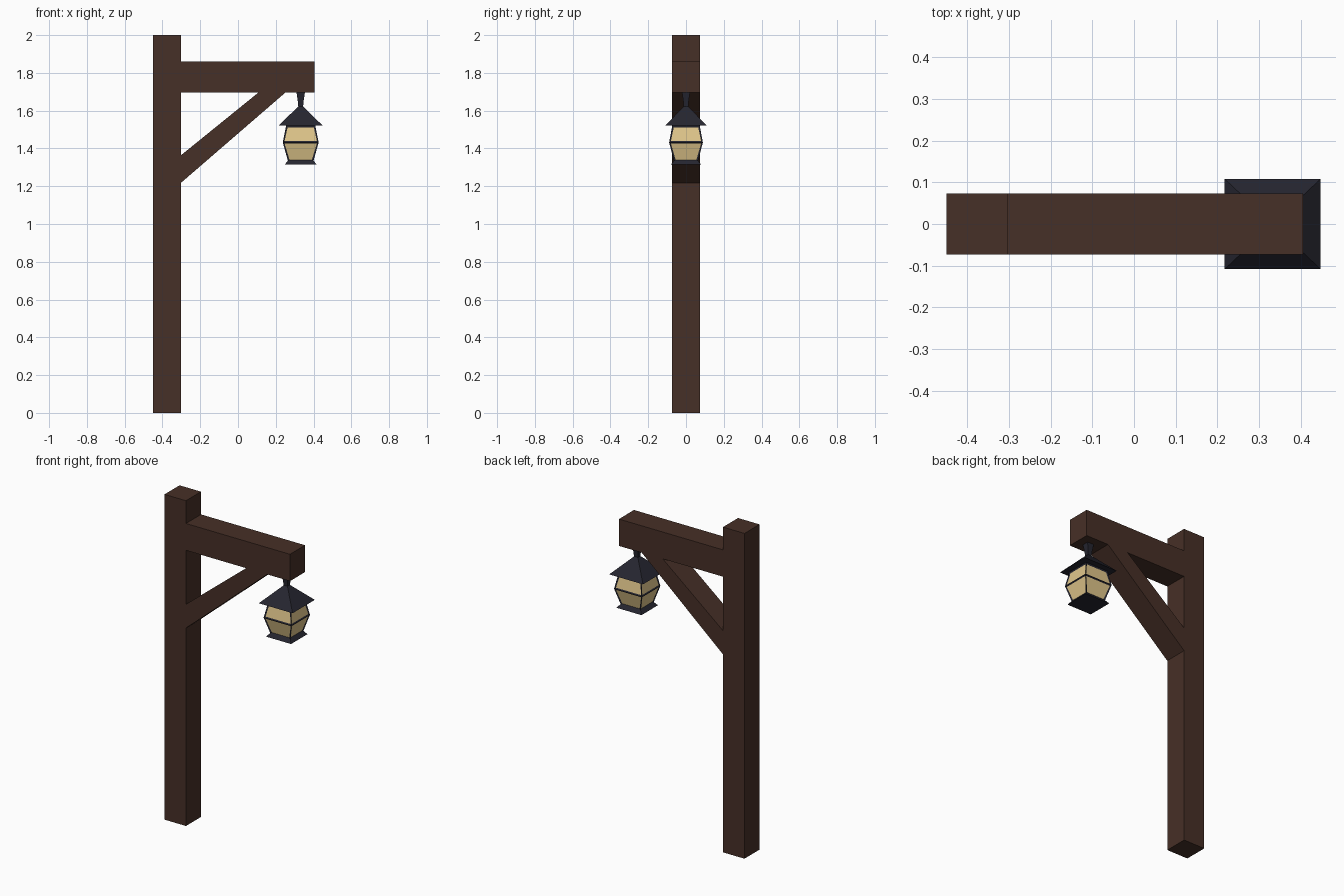
import bpy
import bmesh

cube = bpy.data.objects.get("Cube")
if cube:
    bpy.data.objects.remove(cube, do_unlink=True)


def material(name, color):
    m = bpy.data.materials.new(name)
    m.use_nodes = True
    m.diffuse_color = (*color, 1)
    m.node_tree.nodes["Principled BSDF"].inputs["Base Color"].default_value = (*color, 1)
    return m


WOOD = material("dark wood", (0.062, 0.029, 0.020))
IRON = material("dark iron", (0.019, 0.019, 0.029))
GLASS = material("warm glass", (0.75, 0.57, 0.26))

LAMP_X = 0.332   # lantern axis
DEPTH = 0.94     # lantern is slightly narrower front to back
HALF = 0.073     # half thickness of the timber


def finish(name, bm, *mats):
    bmesh.ops.recalc_face_normals(bm, faces=bm.faces)
    mesh = bpy.data.meshes.new(name)
    bm.to_mesh(mesh)
    bm.free()
    for m in mats:
        mesh.materials.append(m)
    ob = bpy.data.objects.new(name, mesh)
    bpy.context.collection.objects.link(ob)
    return ob


def timber(name, outline):
    """Extrude an x-z outline through the timber thickness."""
    bm = bmesh.new()
    face = bm.faces.new([bm.verts.new((x, -HALF, z)) for x, z in outline])
    ext = bmesh.ops.extrude_face_region(bm, geom=[face])
    verts = [g for g in ext["geom"] if isinstance(g, bmesh.types.BMVert)]
    bmesh.ops.translate(bm, verts=verts, vec=(0, 2 * HALF, 0))
    return finish(name, bm, WOOD)


def loft(profile):
    """Four-sided lofted solid from (half width, z) rings."""
    bm = bmesh.new()
    rings = [[bm.verts.new((LAMP_X + sx * w, sy * w * DEPTH, z))
              for sx, sy in ((-1, -1), (1, -1), (1, 1), (-1, 1))] for w, z in profile]
    sides = []
    for a, b in zip(rings, rings[1:]):
        for i in range(4):
            j = (i + 1) % 4
            sides.append(bm.faces.new((a[i], a[j], b[j], b[i])))
    bm.faces.new(rings[0][::-1])
    bm.faces.new(rings[-1])
    return bm, sides


# Timber frame
timber("post", [(-0.449, 0), (-0.303, 0), (-0.303, 2), (-0.449, 2)])
timber("arm", [(-0.303, 1.695), (0.405, 1.695), (0.405, 1.86), (-0.303, 1.86)])
timber("brace", [(-0.303, 1.217), (0.25, 1.695), (0.107, 1.695), (-0.303, 1.363)])

# Lantern body: two tapered tiers with glass panes set into each side
bm, sides = loft([(0.066, 1.328), (0.095, 1.432), (0.077, 1.522)])
bmesh.ops.recalc_face_normals(bm, faces=bm.faces)
bmesh.ops.inset_individual(bm, faces=sides, thickness=0.012, depth=-0.004)
for pane in sides:
    pane.material_index = 1
finish("lantern_body", bm, IRON, GLASS)

# Roof, base and hanger
for name, profile in (
    ("lantern_roof", [(0.115, 1.522), (0.012, 1.624)]),
    ("lantern_base", [(0.085, 1.314), (0.064, 1.340)]),
    ("lantern_hanger", [(0.012, 1.615), (0.016, 1.655), (0.022, 1.695)]),
):
    finish(name, loft(profile)[0], IRON)
